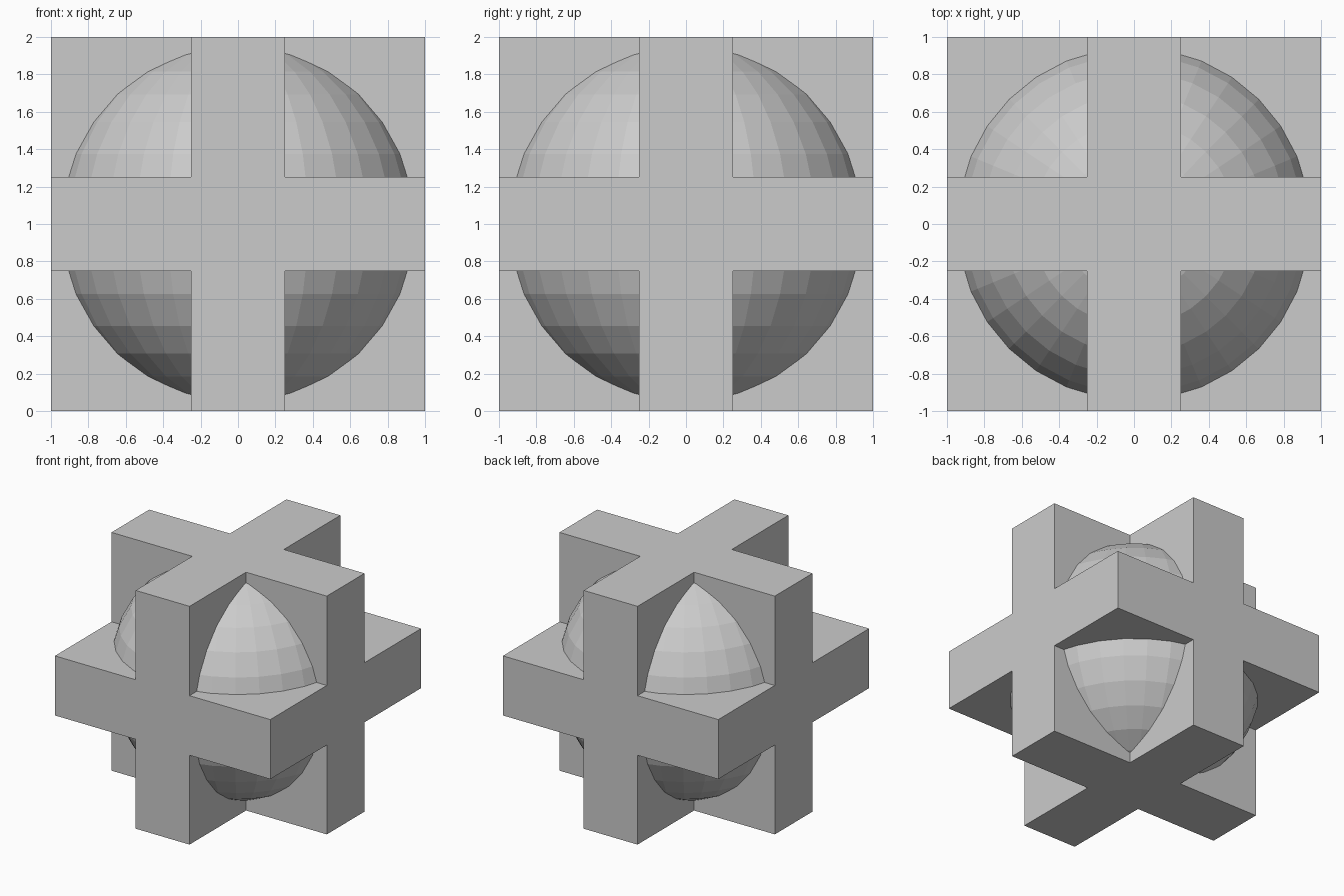
import bpy
from itertools import product

if "Cube" in bpy.data.objects:
    bpy.data.objects.remove(bpy.data.objects["Cube"])

HALF = 1.0      # half size of the block
SLAB = 0.25     # half thickness of each slab
RADIUS = 0.98
OVER = 0.1      # cutter overshoot
CENTRE = (0, 0, 1)


def apply_boolean(target, tool, operation):
    mod = target.modifiers.new(operation.lower(), 'BOOLEAN')
    mod.operation = operation
    mod.solver = 'EXACT'
    mod.object = tool
    bpy.context.view_layer.objects.active = target
    bpy.ops.object.modifier_apply(modifier=mod.name)
    bpy.data.objects.remove(tool)


# Block that becomes three crossing square slabs
bpy.ops.mesh.primitive_cube_add(size=2 * HALF, location=CENTRE)
slabs = bpy.context.object
slabs.name = "crossed_slabs"

# Cut a cubic notch out of each of the eight corners
size = HALF + OVER - SLAB
mid = SLAB + size / 2
for sx, sy, sz in product((-1, 1), repeat=3):
    bpy.ops.mesh.primitive_cube_add(
        size=size, location=(sx * mid, sy * mid, CENTRE[2] + sz * mid))
    cutter = bpy.context.object
    cutter.name = "corner_cutter"
    cutter.hide_render = True
    apply_boolean(slabs, cutter, 'DIFFERENCE')

# Faceted ball showing through the notches
bpy.ops.mesh.primitive_uv_sphere_add(
    segments=32, ring_count=16, radius=RADIUS, location=CENTRE)
ball = bpy.context.object
ball.name = "ball"
apply_boolean(slabs, ball, 'UNION')
